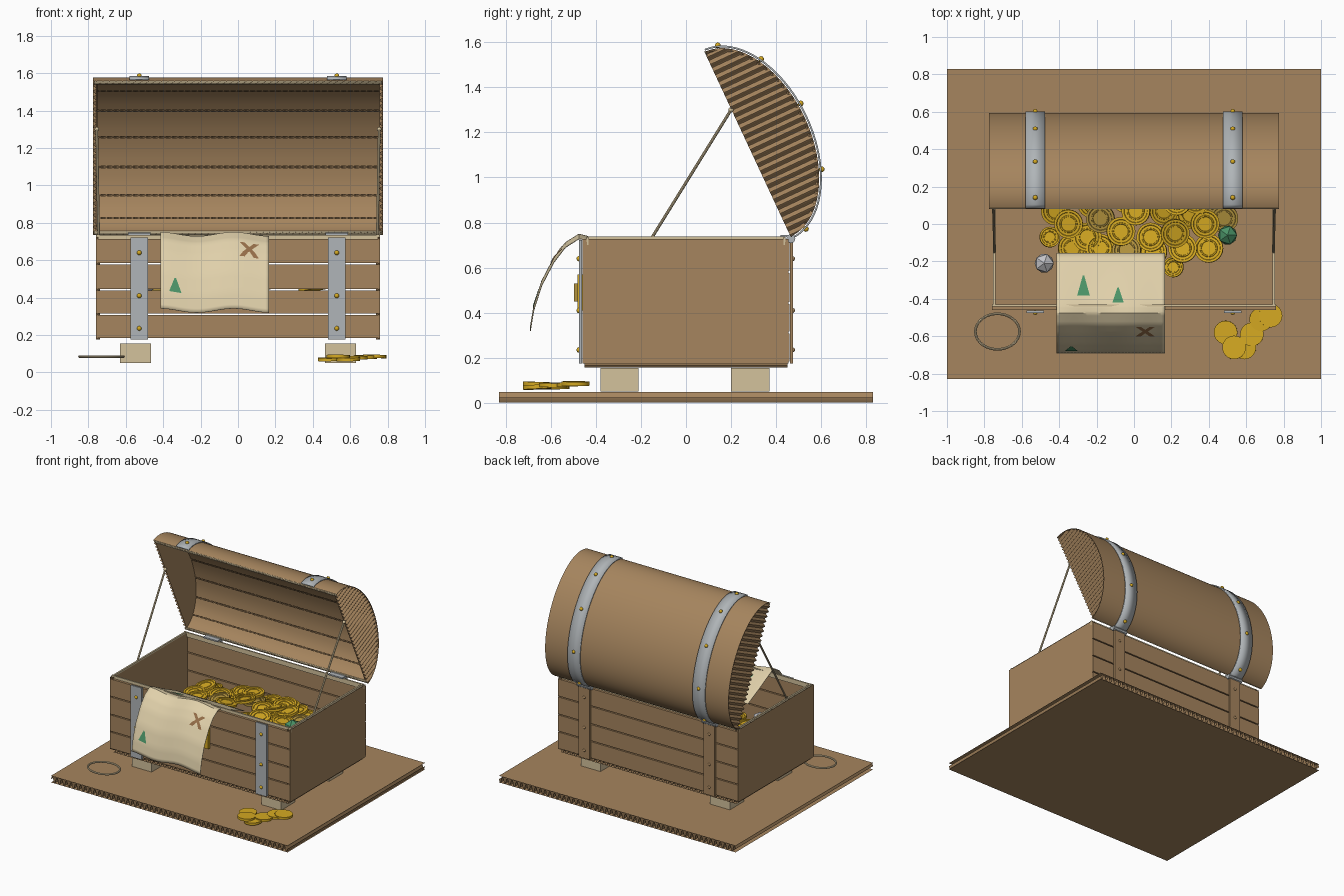
import bpy, bmesh, math, random
from mathutils import Vector, Matrix

if "Cube" in bpy.data.objects:
    bpy.data.objects.remove(bpy.data.objects["Cube"])

random.seed(4)

def mat(name, r, g, b):
    m = bpy.data.materials.new(name)
    m.diffuse_color = [((c / 255 + 0.055) / 1.055) ** 2.4 for c in (r, g, b)] + [1]
    m.use_nodes = True
    m.node_tree.nodes["Principled BSDF"].inputs["Base Color"].default_value = m.diffuse_color
    return m

CARD = mat("cardboard", 166, 133, 94)
CREAM = mat("pale_card", 212, 194, 156)
PAPER = mat("map_paper", 224, 208, 170)
STEEL = mat("steel_grey", 176, 181, 184)
GOLD = mat("gold", 214, 170, 34)
OLD = mat("old_gold", 180, 148, 62)
GREEN = mat("green", 74, 146, 102)
MARK = mat("mark_brown", 150, 110, 72)
CRYSTAL = mat("crystal", 196, 196, 200)

def finish(bm, name, m, smooth=True, weld=True):
    if weld:
        bmesh.ops.remove_doubles(bm, verts=bm.verts, dist=1e-5)
    bmesh.ops.recalc_face_normals(bm, faces=bm.faces)
    me = bpy.data.meshes.new(name)
    bm.to_mesh(me)
    bm.free()
    me.materials.append(m)
    if smooth:
        me.shade_smooth()
        me.set_sharp_from_angle(angle=math.radians(35))
    o = bpy.data.objects.new(name, me)
    bpy.context.collection.objects.link(o)
    return o

def grid(name, m, f, nu, nv, thick=0):
    """Sheet from a function of u, v in 0..1."""
    bm = bmesh.new()
    V = [[bm.verts.new(f(i / nu, j / nv)) for j in range(nv + 1)] for i in range(nu + 1)]
    for i in range(nu):
        for j in range(nv):
            bm.faces.new((V[i][j], V[i + 1][j], V[i + 1][j + 1], V[i][j + 1]))
    o = finish(bm, name, m)
    if thick:
        s = o.modifiers.new("thickness", 'SOLIDIFY')
        s.thickness = thick
        s.offset = 0
    return o

def box(name, m, x0, x1, y0, y1, z0, z1):
    bm = bmesh.new()
    bmesh.ops.create_cube(bm, size=1)
    for v in bm.verts:
        v.co = ((x0 + x1) / 2 + v.co.x * (x1 - x0), (y0 + y1) / 2 + v.co.y * (y1 - y0),
                (z0 + z1) / 2 + v.co.z * (z1 - z0))
    return finish(bm, name, m, False)

def lathe(name, m, prof, n=24):
    f = lambda u, v: (lambda p: (p[0] * math.cos(u * math.tau), p[0] * math.sin(u * math.tau), p[1]))(
        prof[round(v * (len(prof) - 1))])
    return grid(name, m, f, n, len(prof) - 1)

def rod(name, m, a, b, r, n=10):
    a, b = Vector(a), Vector(b)
    o = lathe(name, m, [(0, 0), (r, 0), (r, (b - a).length), (0, (b - a).length)], n)
    o.matrix_world = Matrix.Translation(a) @ (b - a).to_track_quat('Z', 'Y').to_matrix().to_4x4()
    return o

def ball(name, m, p, r, sub=2, smooth=True):
    bm = bmesh.new()
    bmesh.ops.create_icosphere(bm, subdivisions=sub, radius=r, matrix=Matrix.Translation(p))
    return finish(bm, name, m, smooth)

def wave(s):
    return 0.5 + 0.5 * math.sin(s * math.tau)

def fluted_slab(name, X, Y, z0, z1, n):
    """Corrugated board lying flat, flutes along y, open front and back."""
    for k, z in (("top", z1), ("bottom", z0)):
        grid(f"{name}_{k}_sheet", CARD, lambda u, v: ((2*u - 1) * X, (2*v - 1) * Y, z), 1, 1)
    grid(f"{name}_fluting", CARD,
         lambda u, v: ((2*u - 1) * X, (2*v - 1) * Y, z0 + .001 + (z1 - z0 - .002) * wave(u * n)), n * 8, 1)

# Base board and chest floor
fluted_slab("base_board", 1, .83, 0, .05, 50)
fluted_slab("chest_floor", .74, .45, .155, .18, 40)

# Feet
for sx in (-1, 1):
    for y in (-.295, .285):
        box("foot", CREAM, sx * .547 - .083, sx * .547 + .083, y - .085, y + .085, .05, .155)

# Plank walls front and back, with see-through gaps
levels = [.18, .312, .443, .58, .718]
for side, y in (("front", -.45), ("back", .45)):
    for a, b in zip(levels, levels[1:]):
        box(f"{side}_plank", CARD, -.76, .76, y - .01, y + .01, a + .004, b - .004)
    box(f"{side}_rim", CREAM, -.76, .76, y * .97 - .005, y * .97 + .005, .70, .735)

# Corrugated end walls
for s in (-1, 1):
    for x in (.76, .737):
        grid("end_wall_sheet", CARD, lambda u, v: (s * x, -.46 + .915 * u, .175 + .553 * v), 1, 1)
    grid("end_wall_fluting", CARD,
         lambda u, v: (s * (.738 + .021 * wave(u * 26)), -.46 + .915 * u, .175 + .55 * v), 26 * 8, 1)
    box("end_rim", CREAM, s * .747 - .006, s * .747 + .006, -.44, .44, .715, .737)

# Straps, rivets and hinges on the body
for s in (-1, 1):
    c = s * .528
    box("front_strap", STEEL, c - .047, c + .047, -.475, -.462, .175, .722)
    box("back_strap", CARD, c - .047, c + .047, .462, .475, .175, .722)
    for z in (.235, .41, .64):
        ball("front_rivet", GOLD, (c, -.473, z), .013)
        ball("back_rivet", CARD, (c, .473, z), .011)
    rod("hinge", STEEL, (c - .06, .465, .728), (c + .06, .465, .728), .02)
    box("hinge_leaf", STEEL, c - .06, c + .06, .42, .465, .735, .745)

# Lid: half ellipse swung open about the back edge
A, B = .455, .283
CA, SA = math.cos(math.radians(65)), math.sin(math.radians(65))

def lid_uv(x, u, v):
    return Vector((x, .273 - CA * u + SA * v, 1.147 + SA * u + CA * v))

def lid(x, t, off=0):
    return lid_uv(x, (A + off) * math.cos(t), (B + off) * math.sin(t))

grid("lid_outer_skin", CARD, lambda u, v: lid((2*u - 1) * .775, v * math.pi), 1, 48)
grid("lid_fluting", CARD, lambda u, v: lid((2*u - 1) * .765, v * math.pi, -.019 + .017 * wave(u * 44)), 44 * 6, 32)
for k in range(8):
    t0, t1 = k * math.pi / 8 + .012, (k + 1) * math.pi / 8 - .012
    grid("lid_inner_plank", CARD, lambda u, v: lid((2*u - 1) * .755, t0 + (t1 - t0) * v, -.021), 1, 4)
for t in (.012, math.pi - .012):
    grid("lid_lip", CREAM, lambda u, v: lid((2*u - 1) * .77, t, -.022 * v), 1, 1, .004)

# Lid ends: flat inner sheet with exposed fluting outside
for s in (-1, 1):
    def cap(u, v, x):
        c = max(-1, min(1, 2*u - 1))
        return lid_uv(x, (A - .003) * c, (B - .003) * math.sqrt(1 - c * c) * v)
    grid("lid_end_sheet", CARD, lambda u, v: cap(.5 - .5 * math.cos(u * math.pi), v, s * .755), 48, 1)
    grid("lid_end_fluting", CARD, lambda u, v: cap(u, v, s * (.757 + .018 * wave(u * 26))), 26 * 8, 1)

# Lid straps, rivets and stay rods
for s in (-1, 1):
    c = s * .528
    grid("lid_strap", STEEL, lambda u, v: lid(c + (u - .5) * .105, .02 + v * (math.pi - .04), .005), 1, 40, .008)
    for t in (13, 47, 82, 121, 165):
        ball("lid_rivet", GOLD, lid(c, math.radians(t), .01), .013)
    rod("lid_stay", CREAM, (s * .745, -.15, .735), (s * .755, .2, 1.3), .007)
    ball("stay_pin", CREAM, (s * .755, .2, 1.3), .012)

# Lock plate behind the map
box("lock_plate", GOLD, -.085, .085, -.482, -.46, .41, .57)
box("lock_hasp", OLD, -.035, .035, -.497, -.482, .45, .53)

# Map draped over the front rim
P = [(-.155, .60), (-.30, .665), (-.44, .733), (-.475, .738), (-.535, .70),
     (-.585, .635), (-.64, .53), (-.675, .42), (-.69, .33)]

def drape(x, s, off=0):
    i = min(int(s), len(P) - 2)
    a, b = Vector(P[i]), Vector(P[i + 1])
    p = a.lerp(b, s - i)
    n = Vector(((b - a).y, -(b - a).x)).normalized() * -off
    ripple = .011 * math.sin((x + .415) * 16 + 1.6) * min(1, s / 3)
    return (x, p.x - abs(n.x) * (1 if s > 2 else -1), p.y + abs(n.y) + ripple)

grid("treasure_map", PAPER, lambda u, v: drape(-.415 + .58 * u, v * 8), 32, 32, .003)

def tree(x, s0, s1, w):
    grid("map_tree", GREEN, lambda u, v: drape(x + (2*u - 1) * w * (.12 + .88 * v), s0 + (s1 - s0) * v, .005), 4, 8)

tree(-.335, 6.27, 6.95, .033)
tree(-.27, .85, 1.6, .034)
tree(-.085, 1.3, 1.87, .03)
for d in (-1, 1):
    grid("map_cross", MARK, lambda u, v: drape(.06 + (2*u - 1) * .038 + (v - .5) * .028,
                                               4.72 + d * (2*u - 1) * .5, .005), 8, 2)

# Coin pile
def coin(name, m, x, y, z, r, tilt=0, stamped=True):
    h = .009
    prof = [(0, h - .004), (.5*r, h - .004), (.52*r, h), (.6*r, h), (.62*r, h - .004), (.8*r, h - .004),
            (.83*r, h), (r, h), (r, -h), (0, -h)] if stamped else [(0, h), (r, h), (r, -h), (0, -h)]
    o = lathe(name, m, prof)
    o.location = (x, y, z)
    o.rotation_euler = (random.uniform(-tilt, tilt), random.uniform(-tilt, tilt), 0)

spots = [(-.35, 0), (-.18, .03), (-.07, -.04), (-.18, -.13), (.01, .07), (.16, .07), (.3, .05), (.22, -.05),
         (.48, .03), (.4, -.13), (.26, -.13), (.09, -.07), (-.45, -.07), (.21, -.23), (-.25, -.07),
         (-.04, -.14), (.1, -.15), (-.33, -.13), (.38, .0), (-.42, .07)]
for k in range(30):
    r, t = math.sqrt(random.random()), random.uniform(0, math.pi)
    spots.append((r * .5 * math.cos(t), .08 + r * .28 * math.sin(t)))
for k, (x, y) in enumerate(spots):
    z = .57 - .3 * x * x - .9 * (y - .06) ** 2 - random.uniform(0, .05)
    coin("pile_coin", OLD if k % 7 == 1 else GOLD, x, y, z, .055 if k in (12, 13) else .077, .2)

# Gems
ball("clear_gem", CRYSTAL, (-.48, -.21, .48), .057, 1, False)
ball("green_gem", GREEN, (.5, -.06, .53), .057, 1, False)

# Spilled coins on the base
for k, (x, y) in enumerate([(.49, -.58), (.63, -.59), (.59, -.66), (.535, -.66), (.68, -.51), (.73, -.49)]):
    coin("spilled_coin", GOLD, x, y, (.07, .078, .07, .084, .082, .086)[k], .063, .04, False)

# Cord loop on the base
grid("cord_loop", CREAM, lambda u, v: (
    -.73 + (.118 + .007 * math.cos(v * math.tau)) * math.cos(u * math.tau),
    -.575 + (.095 + .007 * math.cos(v * math.tau)) * math.sin(u * math.tau),
    .084 + .007 * math.sin(v * math.tau)), 48, 8)
